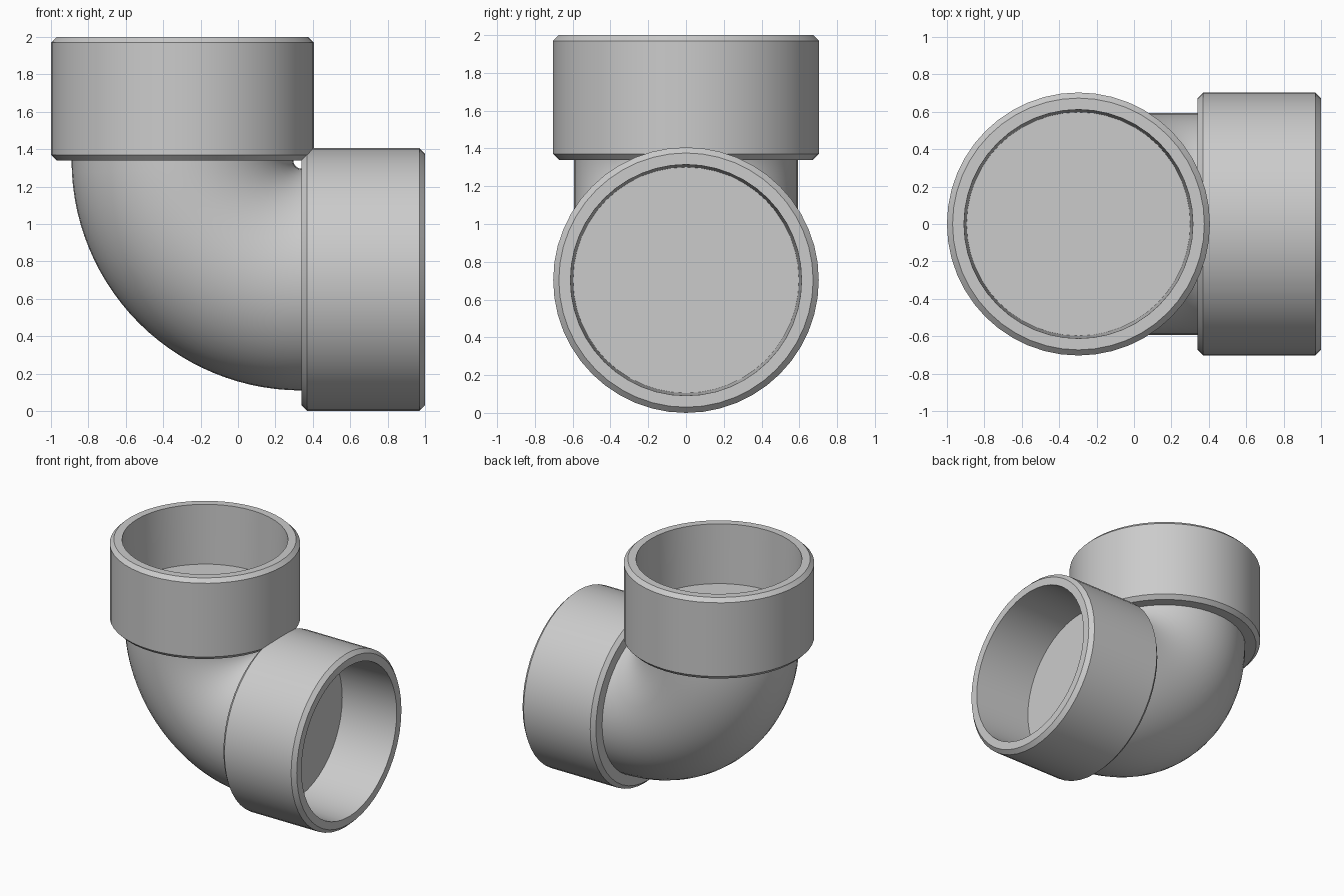
import bpy, bmesh
from math import sin, cos, pi
from mathutils import Matrix, Vector

if "Cube" in bpy.data.objects:
    bpy.data.objects.remove(bpy.data.objects["Cube"])

SIDES = 48           # segments around every pipe
PIPE_R = 0.593       # elbow pipe radius
BEND_R = 0.637       # bend radius of the centre line
CORNER = Vector((0.34, 0, 1.34))   # centre of the bend


def finish(bm, name, matrix=None):
    bmesh.ops.recalc_face_normals(bm, faces=bm.faces)
    mesh = bpy.data.meshes.new(name)
    bm.to_mesh(mesh)
    bm.free()
    obj = bpy.data.objects.new(name, mesh)
    bpy.context.collection.objects.link(obj)
    if matrix:
        obj.matrix_world = matrix
    bpy.ops.object.select_all(action='DESELECT')
    obj.select_set(True)
    bpy.context.view_layer.objects.active = obj
    bpy.ops.object.shade_smooth_by_angle(angle=0.5)
    return obj


def bridge(bm, rings):
    for a, b in zip(rings, rings[1:]):
        for i in range(SIDES):
            j = (i + 1) % SIDES
            bm.faces.new((a[i], a[j], b[j], b[i]))


# Socket: chamfered collar with a slightly tapered bore and a flat floor
PROFILE = [(PIPE_R, 0), (0.673, 0), (0.703, 0.03), (0.703, 0.63),
           (0.673, 0.66), (0.612, 0.66), (0.598, 0.18)]


def socket(name, matrix):
    bm = bmesh.new()
    rings = [[bm.verts.new((r * cos(2 * pi * i / SIDES), r * sin(2 * pi * i / SIDES), z))
              for i in range(SIDES)] for r, z in PROFILE]
    bridge(bm, rings)
    floor = bm.faces.new(rings[-1])
    obj = finish(bm, name, matrix)
    # Open at the pipe end, so make sure the floor faces out of the bore
    if obj.data.polygons[-1].normal.z < 0:
        obj.data.flip_normals()
    return obj


socket("top_socket", Matrix.Translation((CORNER.x - BEND_R, 0, CORNER.z)))
socket("side_socket", Matrix.Translation((CORNER.x, 0, CORNER.z - BEND_R))
       @ Matrix.Rotation(pi / 2, 4, 'Y'))

# Elbow: quarter torus joining the two sockets
STEPS = 28
bm = bmesh.new()
rings = []
for s in range(STEPS + 1):
    t = pi / 2 * s / STEPS
    out = Vector((-cos(t), 0, -sin(t)))
    rings.append([bm.verts.new(CORNER + out * (BEND_R + PIPE_R * cos(2 * pi * i / SIDES))
                               + Vector((0, PIPE_R * sin(2 * pi * i / SIDES), 0)))
                  for i in range(SIDES)])
bridge(bm, rings)
elbow = finish(bm, "elbow_bend")
# Outermost face at the back of the bend must point away from the corner
face = elbow.data.polygons[(STEPS // 2) * SIDES]
if face.normal.dot(face.center - CORNER) < 0:
    elbow.data.flip_normals()
